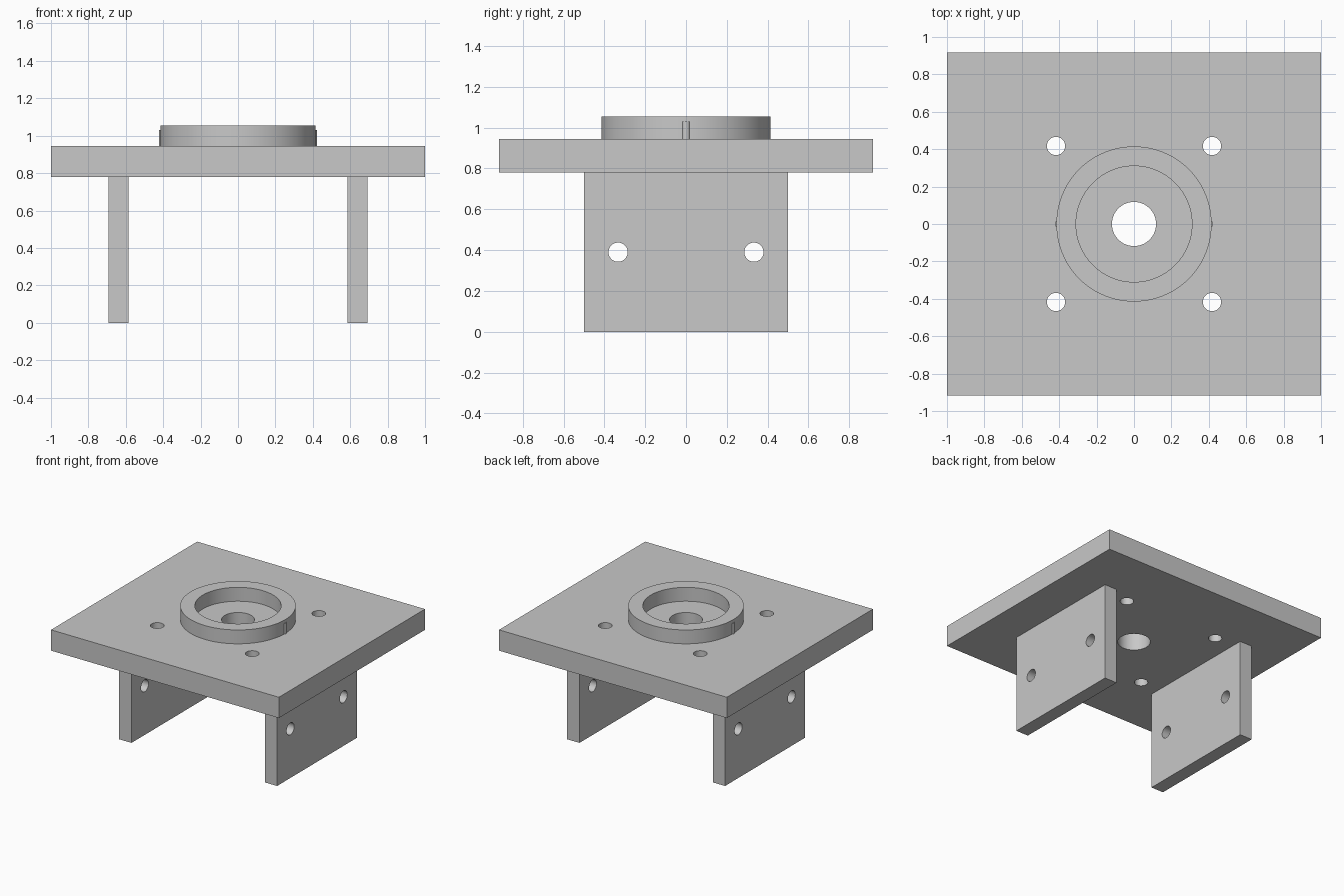
import bpy
from math import pi, radians

default = bpy.data.objects.get("Cube")
if default:
    bpy.data.objects.remove(default, do_unlink=True)

GREY = (0.58, 0.58, 0.58, 1)
metal = bpy.data.materials.new("plain_grey")
metal.use_nodes = True
metal.diffuse_color = GREY
metal.node_tree.nodes["Principled BSDF"].inputs["Base Color"].default_value = GREY


def finish(obj, name):
    obj.name = name
    obj.data.materials.clear()
    obj.data.materials.append(metal)
    return obj


def box(name, centre, size):
    bpy.ops.mesh.primitive_cube_add(size=1, location=centre)
    obj = bpy.context.object
    obj.scale = size
    bpy.ops.object.transform_apply(location=False, rotation=False, scale=True)
    return finish(obj, name)


def cylinder(name, centre, radius, depth, sides=48, turn=(0, 0, 0)):
    bpy.ops.mesh.primitive_cylinder_add(vertices=sides, radius=radius, depth=depth,
                                        location=centre, rotation=turn)
    return finish(bpy.context.object, name)


def cut(obj, cutters):
    for cutter in cutters:
        cutter.hide_render = True
        mod = obj.modifiers.new("hole", "BOOLEAN")
        mod.operation = "DIFFERENCE"
        mod.solver = "EXACT"
        mod.object = cutter
        bpy.context.view_layer.objects.active = obj
        bpy.ops.object.modifier_apply(modifier=mod.name)
        bpy.data.objects.remove(cutter, do_unlink=True)


def smooth(obj):
    bpy.ops.object.select_all(action="DESELECT")
    obj.select_set(True)
    bpy.context.view_layer.objects.active = obj
    bpy.ops.object.shade_smooth_by_angle(angle=radians(30))


LEG_TOP, PLATE_TOP, RING_TOP = 0.78, 0.945, 1.055
plate_mid = (LEG_TOP + PLATE_TOP) / 2

# Top plate with a central bore and four bolt holes
plate = box("top_plate", (0, 0, plate_mid), (2, 1.832, PLATE_TOP - LEG_TOP))
holes = [cylinder("bore_cutter", (0, 0, plate_mid), 0.118, 0.4, 64)]
for x in (-0.417, 0.417):
    for y in (-0.417, 0.417):
        holes.append(cylinder("bolt_cutter", (x, y, plate_mid), 0.049, 0.4))
cut(plate, holes)
smooth(plate)

# Raised locating ring
ring_mid = (PLATE_TOP + RING_TOP) / 2
ring = cylinder("locating_ring", (0, 0, ring_mid), 0.415, RING_TOP - PLATE_TOP, 96)
cut(ring, [cylinder("ring_cutter", (0, 0, ring_mid), 0.31, 0.4, 96)])
smooth(ring)

for side, sign in (("left", 1), ("right", -1)):
    # Small upright key on each side of the ring
    key = cylinder(side + "_ring_key", (sign * 0.402, 0, (PLATE_TOP + 1.03) / 2),
                   0.021, 1.03 - PLATE_TOP, 24)
    smooth(key)
    # Side leg with two cross holes
    leg = box(side + "_leg", (sign * 0.639, 0, LEG_TOP / 2), (0.108, 1, LEG_TOP))
    cut(leg, [cylinder("cross_cutter", (sign * 0.639, y, 0.39), 0.047, 0.4,
                       turn=(0, pi / 2, 0)) for y in (-0.333, 0.333)])
    smooth(leg)
